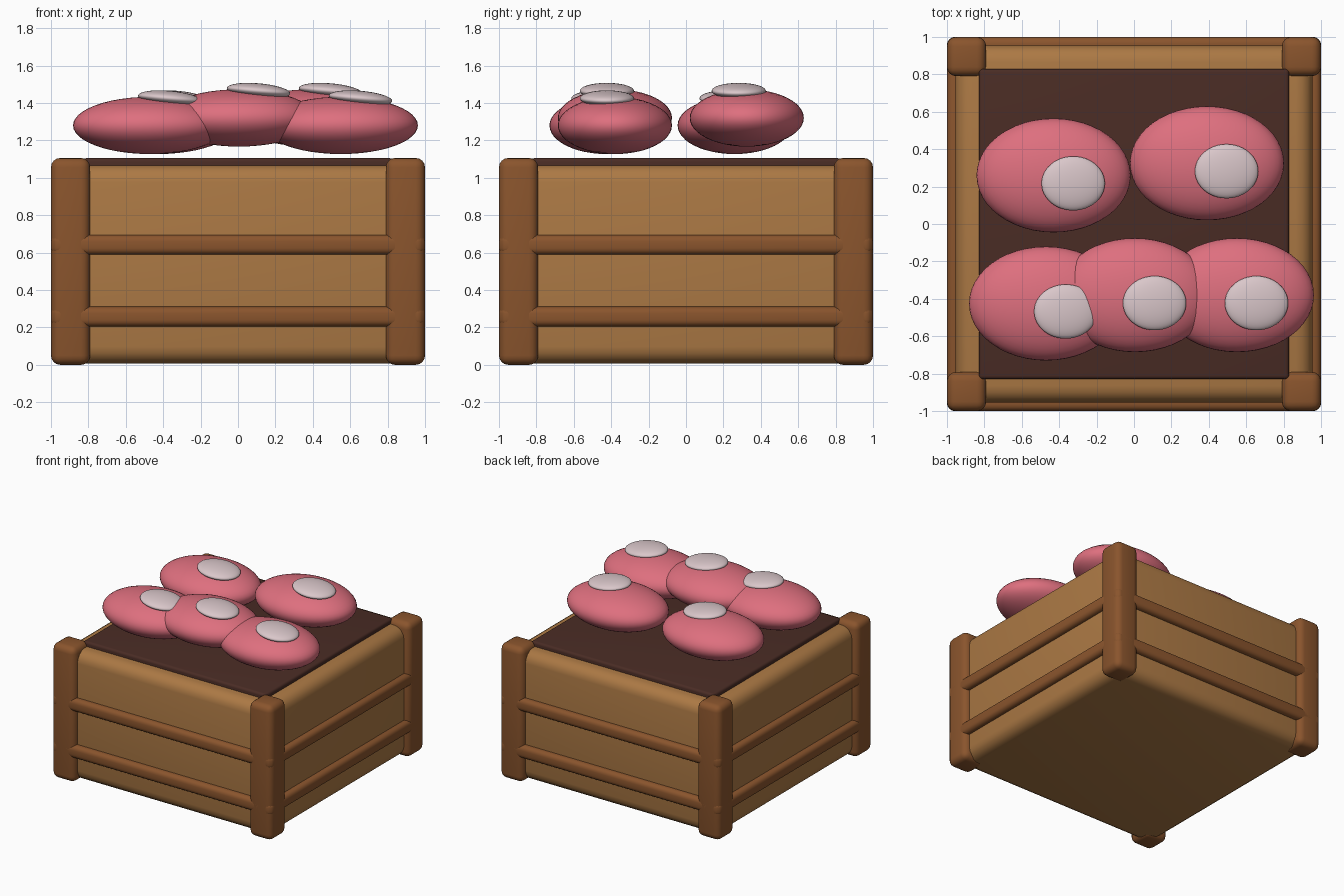
import bpy, bmesh
from math import radians
from mathutils import Matrix, Vector

old = bpy.data.objects.get("Cube")
if old:
    bpy.data.objects.remove(old, do_unlink=True)


def material(name, rgb):
    m = bpy.data.materials.new(name)
    m.use_nodes = True
    m.diffuse_color = (*rgb, 1)
    m.node_tree.nodes["Principled BSDF"].inputs["Base Color"].default_value = (*rgb, 1)
    return m


light_wood = material("light_wood", (0.41, 0.19, 0.058))
dark_wood = material("dark_wood", (0.255, 0.09, 0.026))
soil_brown = material("soil_brown", (0.068, 0.025, 0.018))
pink = material("pink", (0.73, 0.16, 0.21))
pale_pink = material("pale_pink", (0.70, 0.57, 0.59))


def finish(bm, name, mat):
    for f in bm.faces:
        f.smooth = True
    mesh = bpy.data.meshes.new(name)
    bm.to_mesh(mesh)
    bm.free()
    mesh.materials.append(mat)
    obj = bpy.data.objects.new(name, mesh)
    bpy.context.collection.objects.link(obj)
    return obj


def rounded_box(name, centre, size, bevel, mat):
    bm = bmesh.new()
    bmesh.ops.create_cube(bm, size=1)
    bmesh.ops.scale(bm, vec=size, verts=bm.verts)
    bmesh.ops.bevel(bm, geom=bm.edges[:], offset=bevel, segments=4,
                    profile=0.5, affect='EDGES')
    bmesh.ops.translate(bm, vec=centre, verts=bm.verts)
    return finish(bm, name, mat)


def ellipsoid(name, centre, radii, tilt, mat):
    bm = bmesh.new()
    bmesh.ops.create_uvsphere(bm, u_segments=48, v_segments=24, radius=1)
    bm.transform(Matrix.Translation(centre) @ Matrix.Rotation(radians(tilt), 4, 'Y')
                 @ Matrix.Diagonal((*radii, 1)))
    return finish(bm, name, mat)


# Crate body and the soil filling it
rounded_box("crate_body", (0, 0, 0.537), (1.91, 1.91, 1.06), 0.09, light_wood)
rounded_box("soil", (0, 0, 1.0), (1.66, 1.66, 0.21), 0.02, soil_brown)

# Corner posts
for sx, side in ((-1, "right"), (1, "left")):
    for sy, end in ((-1, "front"), (1, "back")):
        rounded_box(f"{end}_{side}_post", (sx * 0.895, sy * 0.895, 0.553),
                    (0.21, 0.21, 1.106), 0.05, dark_wood)

# Two rails around each side
for level, z in (("lower", 0.258), ("upper", 0.642)):
    for s, y_name, x_name in ((-1, "front", "right"), (1, "back", "left")):
        rounded_box(f"{level}_{y_name}_rail", (0, s * 0.947, z),
                    (1.99, 0.106, 0.106), 0.035, dark_wood)
        rounded_box(f"{level}_{x_name}_rail", (s * 0.947, 0, z),
                    (0.106, 1.99, 0.106), 0.035, dark_wood)

# Flattened pink fruits, each with a pale spot on top
fruits = [(-0.43, 0.26, 1.28), (0.39, 0.325, 1.32), (-0.47, -0.425, 1.28),
          (0.005, -0.38, 1.32), (0.55, -0.38, 1.28)]
for i, spot in enumerate(fruits, 1):
    centre = Vector(spot)
    ellipsoid(f"fruit_{i}", centre, (0.412, 0.305, 0.153), 0, pink)
    ellipsoid(f"fruit_spot_{i}", centre + Vector((0.105, -0.043, 0.145)),
              (0.17, 0.145, 0.04), 5, pale_pink)
